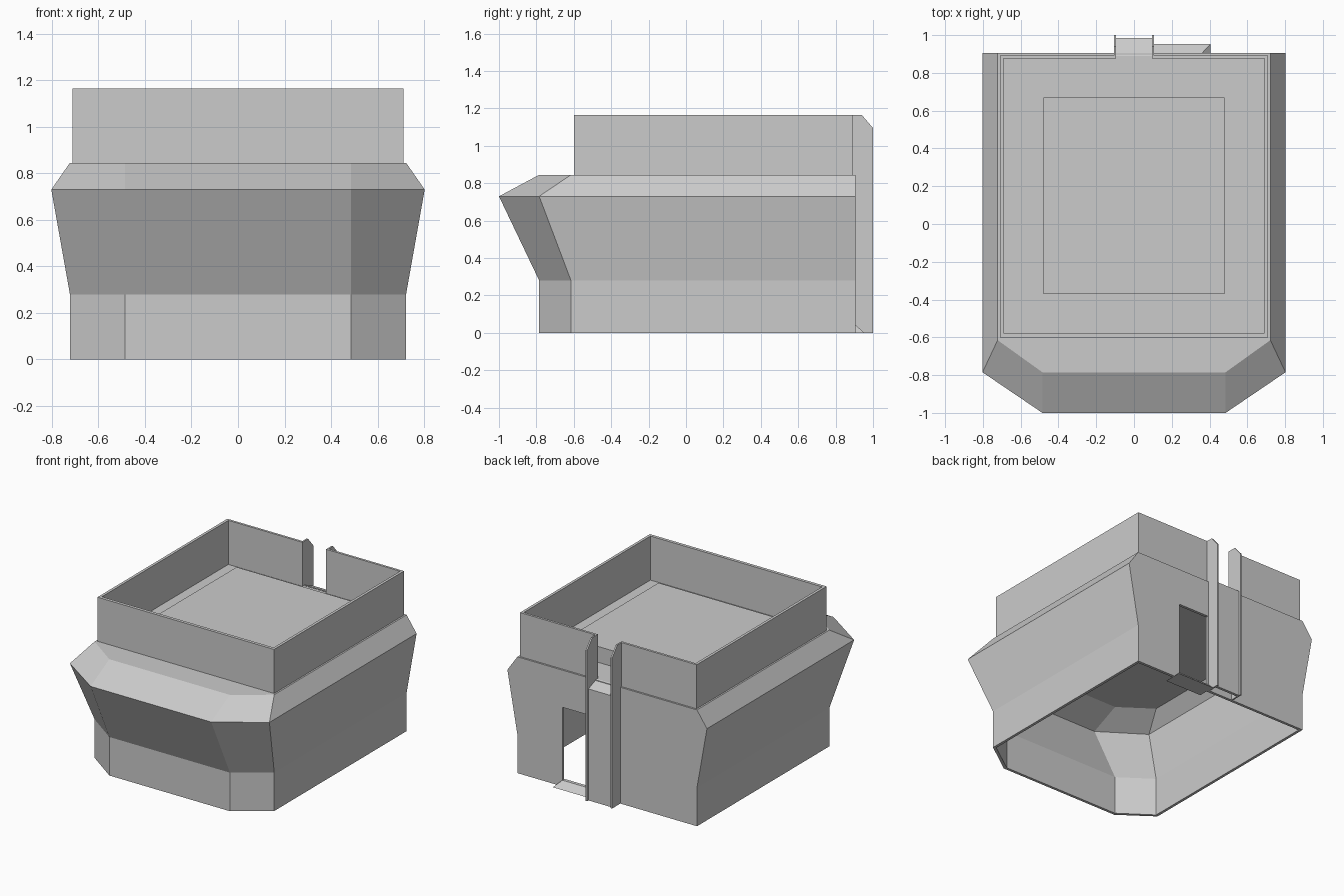
import bpy, bmesh

if "Cube" in bpy.data.objects:
    bpy.data.objects.remove(bpy.data.objects["Cube"], do_unlink=True)

GREY = (0.6, 0.6, 0.6, 1)
mat = bpy.data.materials.new("light grey")
mat.use_nodes = True
mat.diffuse_color = GREY
mat.node_tree.nodes["Principled BSDF"].inputs["Base Color"].default_value = GREY


def finish(name, bm):
    bmesh.ops.recalc_face_normals(bm, faces=bm.faces)
    mesh = bpy.data.meshes.new(name)
    bm.to_mesh(mesh)
    bm.free()
    mesh.materials.append(mat)
    obj = bpy.data.objects.new(name, mesh)
    bpy.context.collection.objects.link(obj)
    return obj


def loft(name, rings, close=False):
    """Skin a stack of rings, capping both ends (or joining last to first)."""
    bm = bmesh.new()
    loops = [[bm.verts.new(p) for p in ring] for ring in rings]
    for a, b in zip(loops, loops[1:]):
        n = len(a)
        for i in range(n):
            j = (i + 1) % n
            bm.faces.new((a[i], a[j], b[j], b[i]))
    bm.faces.new(loops[0])
    bm.faces.new(loops[-1])
    if close:
        bm.faces.ensure_lookup_table()
        bmesh.ops.delete(bm, geom=bm.faces[-2:], context="FACES_ONLY")
        a, b = loops[-1], loops[0]
        for i in range(len(a)):
            j = (i + 1) % len(a)
            bm.faces.new((a[i], a[j], b[j], b[i]))
    return finish(name, bm)


def rect(x0, x1, y0, y1, z):
    return [(x0, y0, z), (x1, y0, z), (x1, y1, z), (x0, y1, z)]


def box(name, x0, x1, y0, y1, z0, z1):
    return loft(name, [rect(x0, x1, y0, y1, z0), rect(x0, x1, y0, y1, z1)])


def cut(obj, cutter):
    cutter.hide_render = True
    cutter.hide_viewport = True
    mod = obj.modifiers.new("opening", "BOOLEAN")
    mod.operation = "DIFFERENCE"
    mod.solver = "EXACT"
    mod.object = cutter


# Hull shell: chamfered front, flared belt, open underneath
WALL = 0.02


def hull_ring(half, front, shoulder, z, inset=0.0):
    h, f, s, b = half - inset, front + inset, shoulder + inset / 2, 0.905 - inset
    c = 0.485 - inset / 2
    return [(-c, f, z), (c, f, z), (h, s, z), (h, b, z), (-h, b, z), (-h, s, z)]


NARROW, WIDE = (0.722, -0.785, -0.615), (0.802, -1.0, -0.785)
outer = [hull_ring(*NARROW, 0), hull_ring(*NARROW, 0.28),
         hull_ring(*WIDE, 0.73), hull_ring(*NARROW, 0.845)]
inner = [hull_ring(*NARROW, 0.825, WALL), hull_ring(*WIDE, 0.73, WALL),
         hull_ring(*NARROW, 0.28, WALL), hull_ring(*NARROW, 0, WALL)]


def hull():
    bm = bmesh.new()
    loops = [[bm.verts.new(p) for p in r] for r in outer + inner]
    for k in range(len(loops)):
        if k == 3:
            continue
        a, b = loops[k], loops[(k + 1) % len(loops)]
        for i in range(6):
            j = (i + 1) % 6
            bm.faces.new((a[i], a[j], b[j], b[i]))
    bm.faces.new(loops[3])   # deck
    bm.faces.new(loops[4])   # ceiling
    return finish("hull", bm)


body = hull()
cut(body, box("door_cutter", 0.11, 0.36, 0.8, 1.0, 0.04, 0.575))

# Parapet around the deck with a gap at the back
parapet = loft("parapet", [
    rect(-0.71, 0.71, -0.6, 0.892, 0.845), rect(-0.71, 0.71, -0.6, 0.892, 1.165),
    rect(-0.69, 0.69, -0.577, 0.875, 1.165), rect(-0.69, 0.69, -0.577, 0.875, 0.845),
], close=True)
cut(parapet, box("gap_cutter", -0.1, 0.1, 0.8, 1.0, 0.8, 1.3))

# Raised deck platform
box("deck_platform", -0.48, 0.48, -0.37, 0.67, 0.845, 0.96)


def side_profile(x, pts):
    return [(x, y, z) for y, z in pts]


# Vertical rails beside the gap, with clipped upper corners
RAIL = [(0.875, 0.84), (0.905, 0.84), (0.905, 0), (1.0, 0),
        (1.0, 1.095), (0.94, 1.165), (0.875, 1.165)]
for name, side in (("left_rail", 1), ("right_rail", -1)):
    loft(name, [side_profile(side * 0.095, RAIL), side_profile(side * 0.106, RAIL)])

# Panel between the rails with a sloping sill
PANEL = [(0.965, 0), (0.985, 0), (0.985, 0.81), (0.89, 0.847), (0.89, 0.83), (0.965, 0.8)]
loft("rail_panel", [side_profile(-0.095, PANEL), side_profile(0.095, PANEL)])

# Door threshold sloping down to the ground on both faces
loft("door_threshold", [rect(0.106, 0.405, 0.82, 0.952, 0),
                        rect(0.106, 0.36, 0.88, 0.905, 0.045)])
